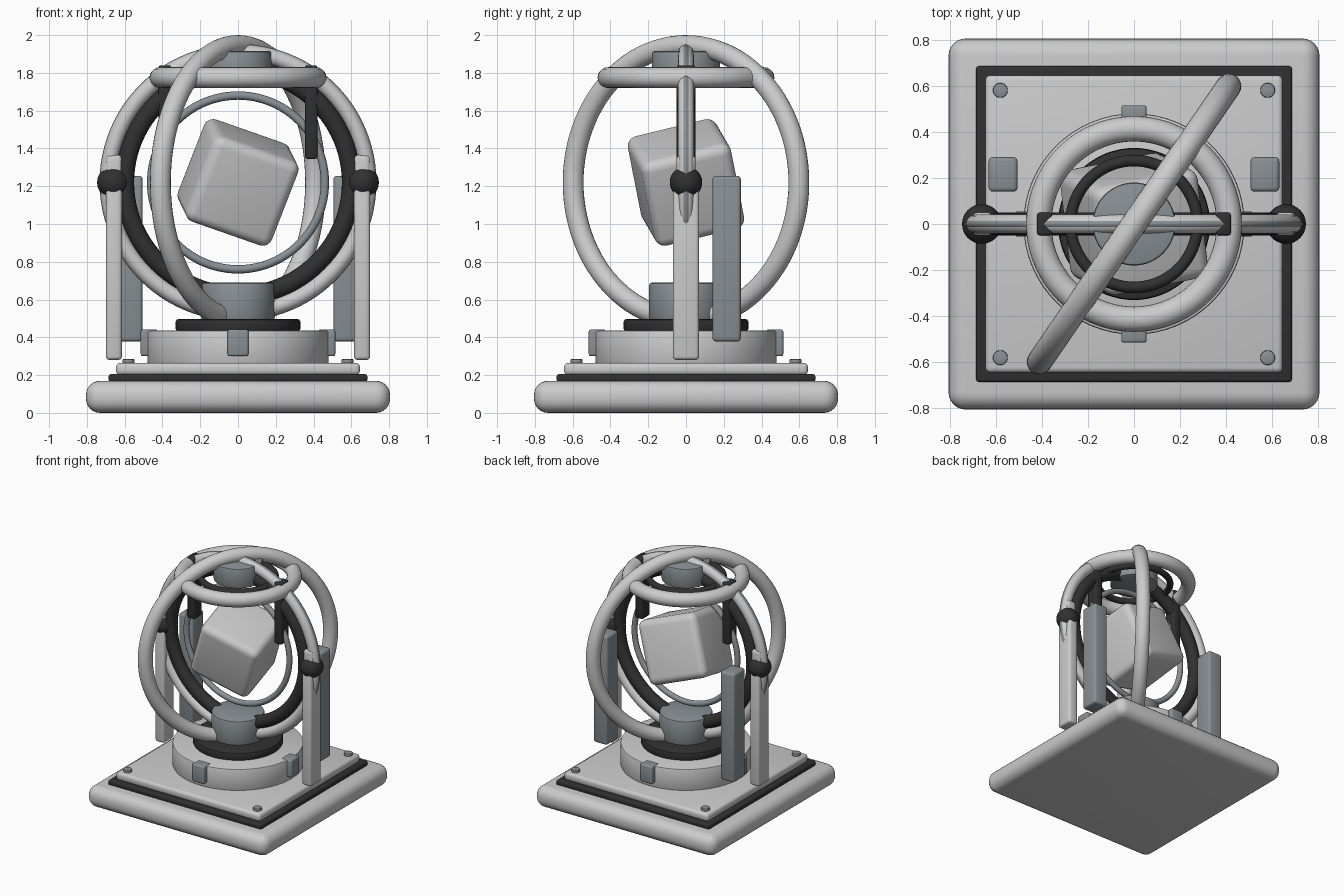
import bpy
import math
from mathutils import Euler

old = bpy.data.objects.get("Cube")
if old:
    bpy.data.objects.remove(old, do_unlink=True)


def material(name, rgb):
    m = bpy.data.materials.new(name)
    m.use_nodes = True
    m.diffuse_color = (*rgb, 1)
    m.node_tree.nodes["Principled BSDF"].inputs["Base Color"].default_value = (*rgb, 1)
    return m


LIGHT = material("light_grey", (0.6, 0.6, 0.6))
STEEL = material("steel_grey", (0.25, 0.28, 0.3))
DARK = material("charcoal", (0.03, 0.03, 0.03))
CENTRE = 1.22


def finish(name, mat, bevel=0.0, segments=3):
    ob = bpy.context.object
    ob.name = name
    ob.data.materials.append(mat)
    if bevel:
        bpy.ops.object.transform_apply(location=False, rotation=False, scale=True)
        mod = ob.modifiers.new("rounded_edges", "BEVEL")
        mod.width = bevel
        mod.segments = segments
        mod.limit_method = "ANGLE"
        bpy.ops.object.modifier_apply(modifier=mod.name)
    bpy.ops.object.shade_smooth_by_angle(angle=math.radians(35))
    return ob


def box(name, mat, x, y, z0, z1, sx, sy, bevel, segments=3):
    bpy.ops.mesh.primitive_cube_add(size=1, location=(x, y, (z0 + z1) / 2))
    bpy.context.object.scale = (sx, sy, z1 - z0)
    return finish(name, mat, bevel, segments)


def disc(name, mat, r, z0, z1, x=0, y=0, bevel=0.01):
    bpy.ops.mesh.primitive_cylinder_add(vertices=64, radius=r, depth=z1 - z0,
                                        location=(x, y, (z0 + z1) / 2))
    return finish(name, mat, bevel, 2)


def ring(name, mat, r, tube, z=CENTRE, rotation=(math.pi / 2, 0, 0)):
    bpy.ops.mesh.primitive_torus_add(major_radius=r, minor_radius=tube, major_segments=96,
                                     minor_segments=20, location=(0, 0, z), rotation=rotation)
    return finish(name, mat)


# Square stepped base
box("base_slab", LIGHT, 0, 0, 0, 0.17, 1.61, 1.61, 0.075, 6)
box("base_gasket", DARK, 0, 0, 0.165, 0.205, 1.37, 1.37, 0.012)
box("base_plate", LIGHT, 0, 0, 0.2, 0.265, 1.29, 1.29, 0.022)
for i, x in enumerate((-0.58, 0.58)):
    for j, y in enumerate((-0.58, 0.58)):
        disc(f"corner_bolt_{i}{j}", STEEL, 0.032, 0.26, 0.285, x, y, 0.005)

# Turntable and hub
disc("turntable", LIGHT, 0.48, 0.26, 0.437)
disc("turntable_collar", DARK, 0.33, 0.43, 0.497, bevel=0.015)
disc("hub", STEEL, 0.195, 0.49, 0.69, bevel=0.015)
for i in range(4):
    a = i * math.pi / 2
    block = box(f"turntable_clip_{i}", STEEL, 0.47 * math.cos(a), 0.47 * math.sin(a),
                0.3, 0.442, 0.09, 0.11, 0.012)
    block.rotation_euler.z = a

# Side supports, pivots and hanging struts
for side, s in (("left", 1), ("right", -1)):
    box(side + "_post", LIGHT, s * 0.657, 0, 0.28, 1.22, 0.085, 0.14, 0.02)
    box(side + "_post_tip", LIGHT, s * 0.657, 0, 1.18, 1.365, 0.085, 0.1, 0.02)
    box(side + "_rear_column", STEEL, s * 0.568, 0.215, 0.378, 1.255, 0.125, 0.15, 0.018)
    box(side + "_strut", DARK, s * 0.388, 0, 1.345, 1.84, 0.065, 0.1, 0.012)
    bpy.ops.mesh.primitive_uv_sphere_add(segments=32, ring_count=16, radius=0.086,
                                         location=(s * 0.66, 0, CENTRE))
    finish(side + "_pivot", DARK)

# Upright rings
ring("outer_ring", LIGHT, 0.688, 0.042)
ring("outer_ring_rim", STEEL, 0.715, 0.018)
ring("middle_ring", DARK, 0.6, 0.05)
ring("inner_ring", STEEL, 0.46, 0.022)
ring("crossing_ring", LIGHT, 0.725, 0.055, rotation=(math.pi / 2, 0, math.radians(55.5)))

# Crown
ring("crown_ring", LIGHT, 0.413, 0.055, 1.775, (0, 0, 0))
ring("crown_inner_ring", DARK, 0.275, 0.025, 1.775, (0, 0, 0))
disc("crown_cap", STEEL, 0.18, 1.755, 1.915, bevel=0.012)

# Tilted core
core = box("core_block", LIGHT, 0, 0, CENTRE - 0.245, CENTRE + 0.245, 0.49, 0.49, 0.055, 5)
core.rotation_euler = Euler((0.25, 0.33, 0.2))
